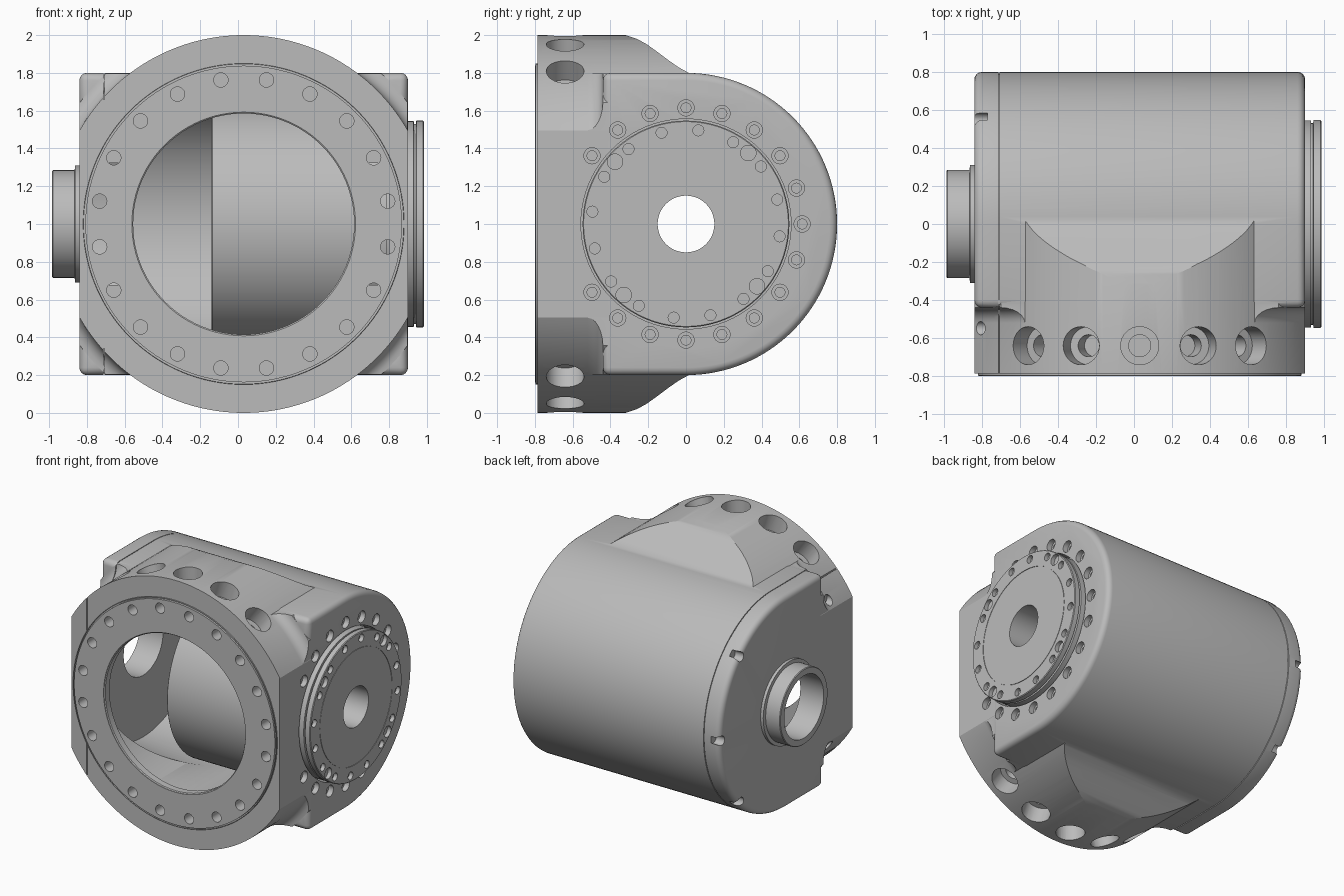
import bpy, bmesh
from math import sin, cos, pi, radians
from mathutils import Matrix, Vector

if "Cube" in bpy.data.objects:
    bpy.data.objects.remove(bpy.data.objects["Cube"])

grey = bpy.data.materials.new("machined_grey")
grey.use_nodes = True
grey.diffuse_color = (0.5, 0.5, 0.5, 1)
grey.node_tree.nodes["Principled BSDF"].inputs["Base Color"].default_value = (0.5, 0.5, 0.5, 1)

X_AXIS = Matrix.Translation((0, 0, 1)) @ Matrix.Rotation(pi / 2, 4, 'Y')
Y_AXIS = Matrix.Translation((0.03, 0, 1)) @ Matrix.Rotation(-pi / 2, 4, 'X')


def lathe(bm, profile, matrix, n=96, ring=False):
    """Revolve (radius, height) points around the matrix's local z."""
    loops = [[bm.verts.new(matrix @ Vector((r * cos(2 * pi * i / n), r * sin(2 * pi * i / n), h)))
              for i in range(n)] for r, h in profile]
    pairs = list(zip(loops, loops[1:]))
    if ring:
        pairs.append((loops[-1], loops[0]))
    else:
        bm.faces.new(loops[0])
        bm.faces.new(loops[-1])
    for a, b in pairs:
        for i in range(n):
            j = (i + 1) % n
            bm.faces.new((a[i], a[j], b[j], b[i]))


def make(name, bm):
    bmesh.ops.recalc_face_normals(bm, faces=bm.faces[:])
    mesh = bpy.data.meshes.new(name)
    bm.to_mesh(mesh)
    bm.free()
    mesh.materials.append(grey)
    ob = bpy.data.objects.new(name, mesh)
    bpy.context.scene.collection.objects.link(ob)
    return ob


def turned(name, profile, matrix, n=96, ring=False):
    bm = bmesh.new()
    lathe(bm, profile, matrix, n, ring)
    return make(name, bm)


def extruded(name, outline, x0, x1):
    """Extrude a (y, z) outline between two x positions."""
    bm = bmesh.new()
    ends = [[bm.verts.new((x, y, z + 1)) for y, z in outline] for x in (x0, x1)]
    for e in ends:
        bm.faces.new(e)
    for i in range(len(outline)):
        j = (i + 1) % len(outline)
        bm.faces.new((ends[0][i], ends[0][j], ends[1][j], ends[1][i]))
    return make(name, bm)


def bake(ob):
    evaluated = ob.evaluated_get(bpy.context.evaluated_depsgraph_get())
    mesh = bpy.data.meshes.new_from_object(evaluated)
    ob.modifiers.clear()
    ob.data = mesh


def soften(ob, width):
    bevel = ob.modifiers.new("soft_edges", 'BEVEL')
    bevel.width, bevel.segments, bevel.angle_limit = width, 4, radians(40)
    bake(ob)


def combine(ob, other, operation):
    mod = ob.modifiers.new(operation, 'BOOLEAN')
    mod.operation, mod.object, mod.solver = operation, other, 'EXACT'
    bake(ob)
    bpy.data.objects.remove(other)


def half_round(r, n=64):
    """Round back of the barrel, top to bottom."""
    return [(r * sin(pi * i / n), r * cos(pi * i / n)) for i in range(n + 1)]


def box(y0, y1, z):
    return [(y0, -z), (y1, -z), (y1, z), (y0, z)]


# Housing: round-backed barrel with softened edges
housing = extruded("housing", half_round(0.8) + [(-0.44, -0.8), (-0.44, 0.8)], -0.84, 0.9)
soften(housing, 0.04)

# Flange: a cylinder limited by a swept S-shaped shoulder
shoulder = [(-0.787, 1.01), (-0.36, 1.01), (-0.31, 0.997), (-0.26, 0.98), (-0.21, 0.953),
            (-0.15, 0.91), (-0.09, 0.865), (-0.04, 0.83), (0.02, 0.797), (0.06, 0.78)]
flange = extruded("flange", shoulder + [(y, -z) for y, z in reversed(shoulder)], -0.8395, 0.8995)
combine(flange, turned("flange_round", [(1, -0.9), (1, 0.3)], Y_AXIS, 160), 'INTERSECT')
combine(housing, flange, 'UNION')

# Hollow fillet between flange and barrel front, rounded off like the barrel
R = 0.08
cove = [(1 + R - R * cos(pi / 2 * i / 6), -0.44 - R + R * sin(pi / 2 * i / 6)) for i in range(7)]
fillet = turned("corner_fillet", [(0.95, -0.44 - R)] + cove + [(1 + R, -0.4), (0.95, -0.4)],
                Y_AXIS, 160, True)
limit = extruded("fillet_limit", box(-0.8, -0.1, 0.797), -0.838, 0.898)
soften(limit, 0.045)
combine(fillet, limit, 'INTERSECT')
combine(housing, fillet, 'UNION')

# Front lip with a groove around it
combine(housing, turned("front_lip", [(0.85, -0.6), (0.85, -0.796), (0.846, -0.8)], Y_AXIS, 128), 'UNION')
combine(housing, turned("lip_groove", [(0.838, -0.9), (0.848, -0.9), (0.848, -0.782), (0.838, -0.782)],
                        Y_AXIS, 128, True), 'DIFFERENCE')

# Left boss
combine(housing, turned("left_boss", [(0.31, -0.82), (0.31, -0.862), (0.285, -0.865), (0.285, -0.98),
                                      (0.28, -0.985)], X_AXIS), 'UNION')

# Hollow interior, front bore, shaft openings
cavity = turned("cavity", [(0.7, -0.79), (0.7, 0.8)], X_AXIS)
front_room = extruded("front_room", box(-0.74, 0.1, 0.8), -0.79, 0.8)
combine(front_room, turned("room_round", [(0.7, -0.9), (0.7, 0.05)], Y_AXIS), 'INTERSECT')
combine(cavity, front_room, 'UNION')
combine(housing, cavity, 'DIFFERENCE')
combine(housing, turned("front_bore", [(0.592, -0.82), (0.592, -0.795), (0.585, -0.79), (0.585, -0.3)],
                        Y_AXIS), 'DIFFERENCE')
combine(housing, turned("boss_bore", [(0.235, -1.1), (0.235, -0.6)], X_AXIS), 'DIFFERENCE')
combine(housing, turned("drum_opening", [(0.556, 0.7), (0.556, 1.0)], X_AXIS), 'DIFFERENCE')

# Seam of the left end cover
seam = extruded("seam", half_round(0.9) + [(-0.9, -0.9), (-0.9, 0.9)], -0.712, -0.706)
core = half_round(0.792) + [(-0.43, -0.792), (-0.45, -0.66), (-0.78, -0.66),
                            (-0.78, 0.66), (-0.45, 0.66), (-0.43, 0.792)]
combine(seam, extruded("seam_core", core, -0.75, -0.65), 'DIFFERENCE')
combine(seam, turned("seam_lip_guard", [(0.855, -1), (0.855, -0.6)], Y_AXIS), 'DIFFERENCE')
combine(housing, seam, 'DIFFERENCE')

# Bolt holes: front ring, radial pockets, drum surround, end cover
bm = bmesh.new()
for i in range(20):
    a = radians(9 + 18 * i)
    lathe(bm, [(0.038, -0.85), (0.038, -0.62)],
          Matrix.Translation((0.772 * sin(a), 0, 0.772 * cos(a))) @ Y_AXIS, 24)
for base in (0, 180):
    for k in range(-2, 3):
        m = Matrix.Translation((0.03, -0.64, 1)) @ Matrix.Rotation(radians(base + 18 * k), 4, 'Y')
        lathe(bm, [(0.1, 1.1), (0.1, 0.87), (0.058, 0.87), (0.058, 0.76)], m, 32)
for i in range(20):
    if i not in (9, 10, 11):
        a = radians(18 * i)
        m = Matrix.Translation((0, 0.615 * cos(a), 0.615 * sin(a))) @ X_AXIS
        lathe(bm, [(0.043, 0.95), (0.043, 0.86), (0.026, 0.86), (0.026, 0.83)], m, 24)
for deg in (-135, -45, 0, 45, 135):
    a = radians(deg)
    m = Matrix.Translation((0, 0.775 * cos(a), 0.775 * sin(a))) @ X_AXIS
    lathe(bm, [(0.035, -0.9), (0.035, -0.77)], m, 24)
combine(housing, make("bolt_holes", bm), 'DIFFERENCE')

# Drum with output disc and through bore
drum = turned("drum", [(0.15, -0.14), (0.645, -0.14), (0.65, -0.135), (0.65, 0.79), (0.545, 0.79),
                       (0.545, 0.93), (0.53, 0.932), (0.53, 0.942), (0.547, 0.944), (0.547, 0.98),
                       (0.542, 0.985), (0.432, 0.985), (0.432, 0.981), (0.428, 0.981),
                       (0.428, 0.985), (0.15, 0.985)], X_AXIS, 128, True)
bm = bmesh.new()
disc_holes = [(15 + 22.5 * i, 0.029) for i in range(16)] + [(48.75 + 90 * i, 0.041) for i in range(4)]
for deg, r in disc_holes:
    a = radians(deg)
    m = Matrix.Translation((0, 0.5 * cos(a), 0.5 * sin(a))) @ X_AXIS
    lathe(bm, [(r, 1.0), (r, 0.955)], m, 24)
combine(drum, make("disc_holes", bm), 'DIFFERENCE')

# Smooth shading with crisp edges
for ob in (housing, drum):
    bpy.ops.object.select_all(action='DESELECT')
    ob.select_set(True)
    bpy.context.view_layer.objects.active = ob
    bpy.ops.object.shade_smooth_by_angle(angle=radians(30))
